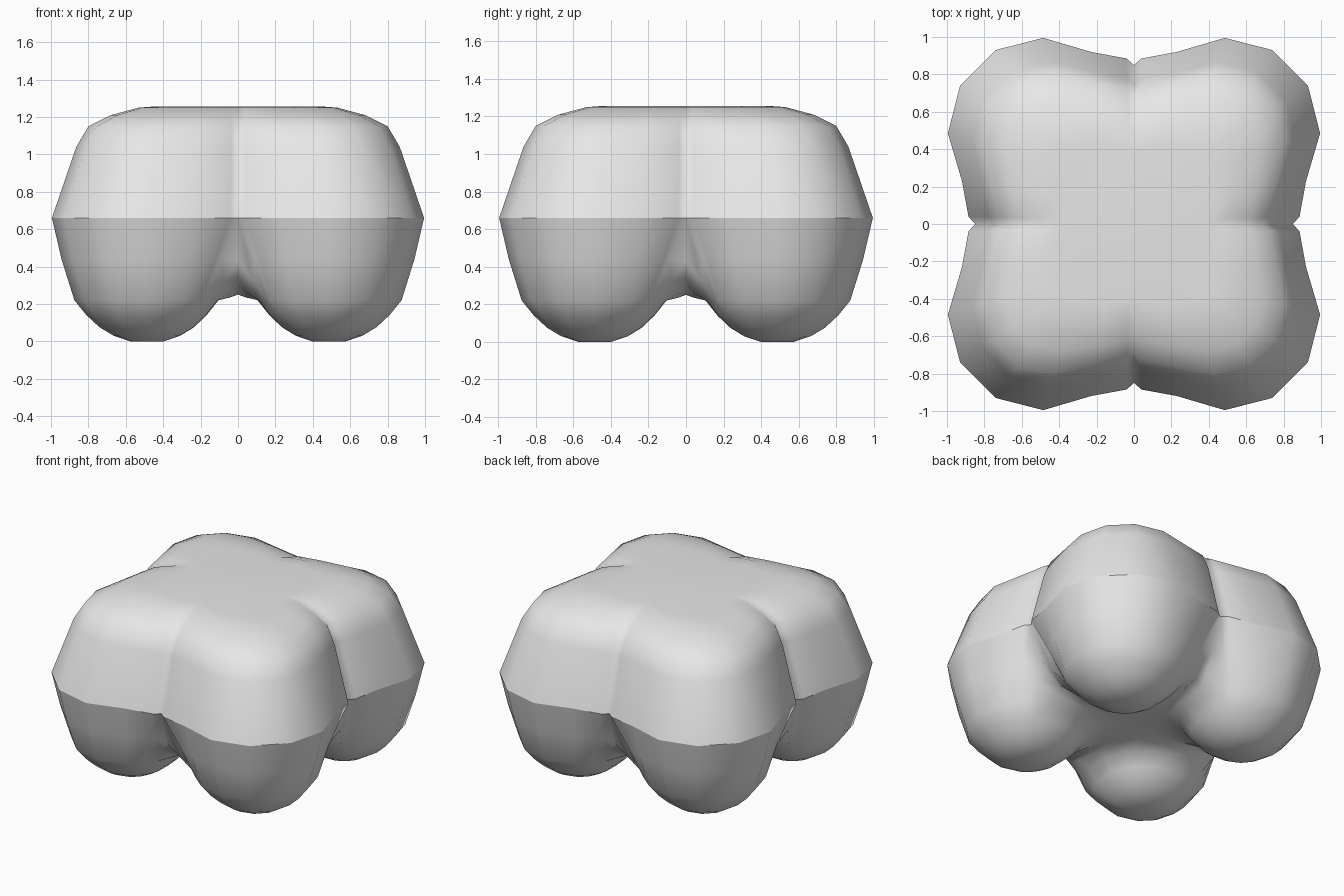
import bpy, bmesh
from math import pi
from mathutils import Vector, Matrix

cube = bpy.data.objects.get("Cube")
if cube:
    bpy.data.objects.remove(cube, do_unlink=True)

grey = bpy.data.materials.new("light grey")
grey.use_nodes = True
grey.diffuse_color = (0.8, 0.8, 0.8, 1)
grey.node_tree.nodes["Principled BSDF"].inputs["Base Color"].default_value = (0.8, 0.8, 0.8, 1)

WAIST = 0.66


def mirrored(half):
    """Complete a quarter outline by reflecting it in the diagonal."""
    return half + [(y, x) for x, y in reversed(half)]


def loft(bm, rings):
    """Skin closed rings of points and cap the last one."""
    loops = [[bm.verts.new(p) for p in ring] for ring in rings]
    n = len(loops[0])
    for a, b in zip(loops, loops[1:]):
        for i in range(n):
            j = (i + 1) % n
            bm.faces.new((a[i], a[j], b[j], b[i]))
    bm.faces.new(loops[-1])


def finish(bm, name):
    """Weld, orient outward and smooth the part."""
    bmesh.ops.remove_doubles(bm, verts=bm.verts, dist=0.0005)
    centre = Vector((0, 0, 0.7))
    bmesh.ops.recalc_face_normals(bm, faces=bm.faces)
    score = sum((f.calc_center_median() - centre).dot(f.normal) * f.calc_area() for f in bm.faces)
    if score < 0:
        bmesh.ops.reverse_faces(bm, faces=bm.faces)
    for f in bm.faces:
        f.smooth = True
    mesh = bpy.data.meshes.new(name)
    bm.to_mesh(mesh)
    bm.free()
    mesh.materials.append(grey)
    bpy.context.collection.objects.link(bpy.data.objects.new(name, mesh))


# One lobe of the waist outline, and the same lobe at the flat top
waist = mirrored([(0, 0.85), (0.04, 0.885), (0.23, 0.92), (0.485, 0.995), (0.74, 0.93)])
top = mirrored([(0, 0.47), (0.03, 0.50), (0.17, 0.53), (0.35, 0.53), (0.46, 0.51)])

# Crown: four lobes drawn in towards the flat top
quarter_turns = [Matrix.Rotation(-k * pi / 2, 3, 'Z') for k in range(4)]
rings = []
for blend, z in [(0, WAIST), (0.28, 1.04), (0.42, 1.15), (0.68, 1.21), (1, 1.25), (1.25, 1.257)]:
    lobe = [Vector((*Vector(a).lerp(Vector(b), blend), z)) for a, b in zip(waist, top)]
    rings.append([turn @ p for turn in quarter_turns for p in lobe[:-1]])
bm = bmesh.new()
loft(bm, rings)
finish(bm, "crown")

# Roots: a bulb under each lobe, joined by an arched web along the axes
web = [(0.79, 0.43), (0.62, 0.30), (0.38, 0.25), (0.18, 0.25)]
base = [Vector((x, y, WAIST)) for x, y in waist]
base += [Vector((d, 0, z)) for d, z in web] + [Vector((0, 0, 0.25))]
base += [Vector((0, d, z)) for d, z in reversed(web)]
middle = Vector((0.485, 0.485, 0))
rings = [base]
# radius, height, share of the base height kept, roundness
for radius, z, keep, roundness in [(0.455, 0.22, 0.5, 0.6), (0.39, 0.22, 0, 1), (0.325, 0.14, 0, 1),
                                   (0.255, 0.075, 0, 1), (0.18, 0.03, 0, 1), (0.09, 0, 0, 1)]:
    ring = []
    for p in base:
        out = Vector((p.x, p.y, 0)) - middle
        flat = middle + (out * 0.91).lerp(out.normalized() * radius, roundness)
        ring.append(Vector((flat.x, flat.y, z + (p.z - z) * keep)))
    rings.append(ring)
bm = bmesh.new()
for turn in quarter_turns:
    loft(bm, [[turn @ p for p in ring] for ring in rings])
finish(bm, "roots")
